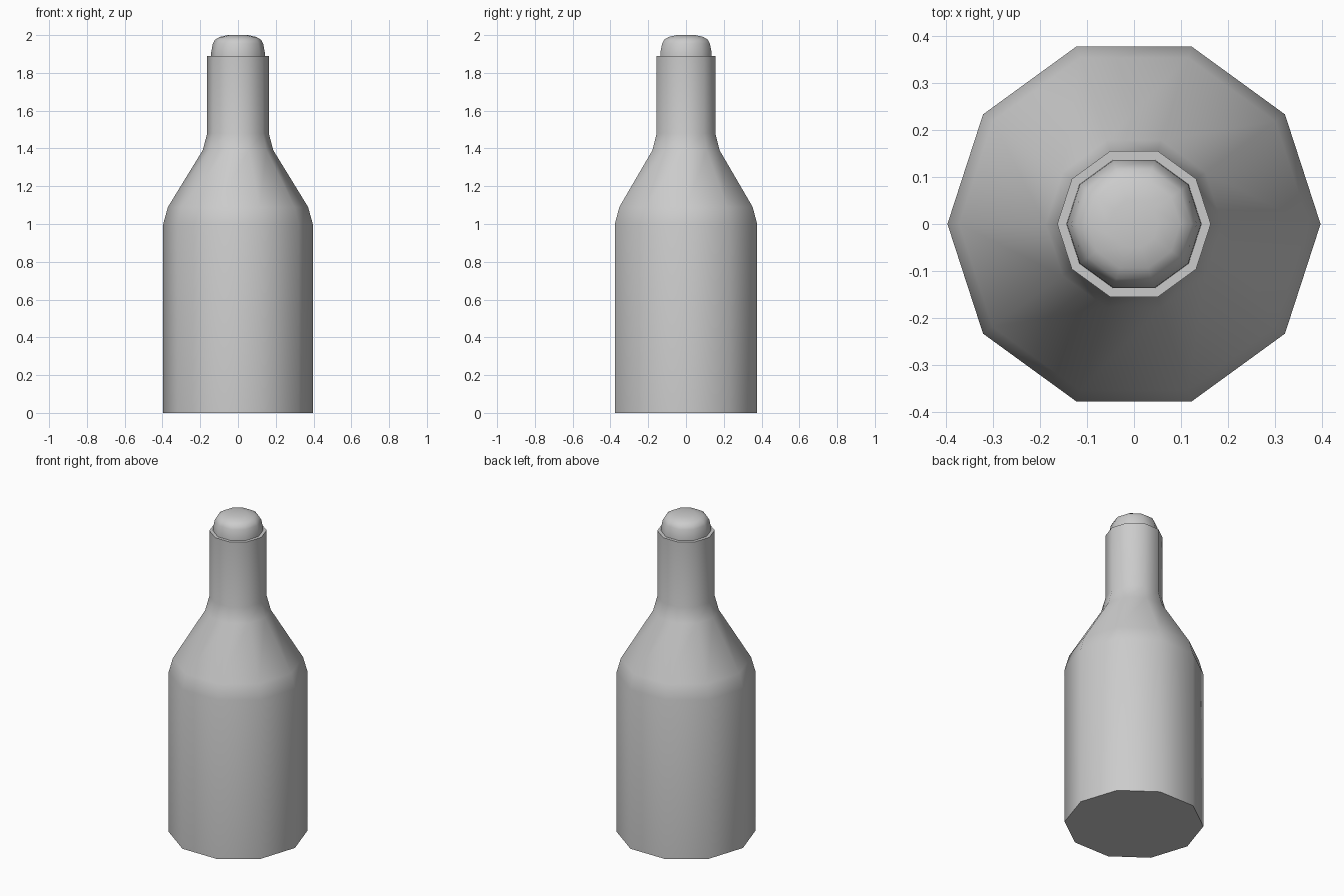
import bpy, bmesh
from math import cos, sin, pi, radians

if "Cube" in bpy.data.objects:
    bpy.data.objects.remove(bpy.data.objects["Cube"])

SIDES = 10


def lathe(name, profile):
    """Turn (radius, z) points into a ten-sided closed solid; corners lie on the x axis."""
    bm = bmesh.new()
    rings = []
    for r, z in profile:
        rings.append([bm.verts.new((r * cos(2 * pi * i / SIDES), r * sin(2 * pi * i / SIDES), z))
                      for i in range(SIDES)])
    for low, high in zip(rings, rings[1:]):
        for i in range(SIDES):
            j = (i + 1) % SIDES
            bm.faces.new((low[i], low[j], high[j], high[i]))
    bm.faces.new(rings[0][::-1])
    bm.faces.new(rings[-1])
    bmesh.ops.recalc_face_normals(bm, faces=bm.faces)
    mesh = bpy.data.meshes.new(name)
    bm.to_mesh(mesh)
    bm.free()
    ob = bpy.data.objects.new(name, mesh)
    bpy.context.collection.objects.link(ob)
    bpy.ops.object.select_all(action='DESELECT')
    ob.select_set(True)
    bpy.context.view_layer.objects.active = ob
    bpy.ops.object.shade_smooth_by_angle(angle=radians(50))
    return ob


# Bottle: straight body, sloping shoulder, straight neck with a flat rim
lathe("bottle", [(0.396, 0), (0.396, 1.0), (0.371, 1.09), (0.187, 1.39),
                 (0.163, 1.48), (0.163, 1.89)])

# Rounded stopper sitting inside the rim
lathe("stopper", [(0.143, 1.89), (0.142, 1.91), (0.133, 1.955), (0.122, 1.975),
                  (0.098, 1.99), (0.052, 2.0)])
